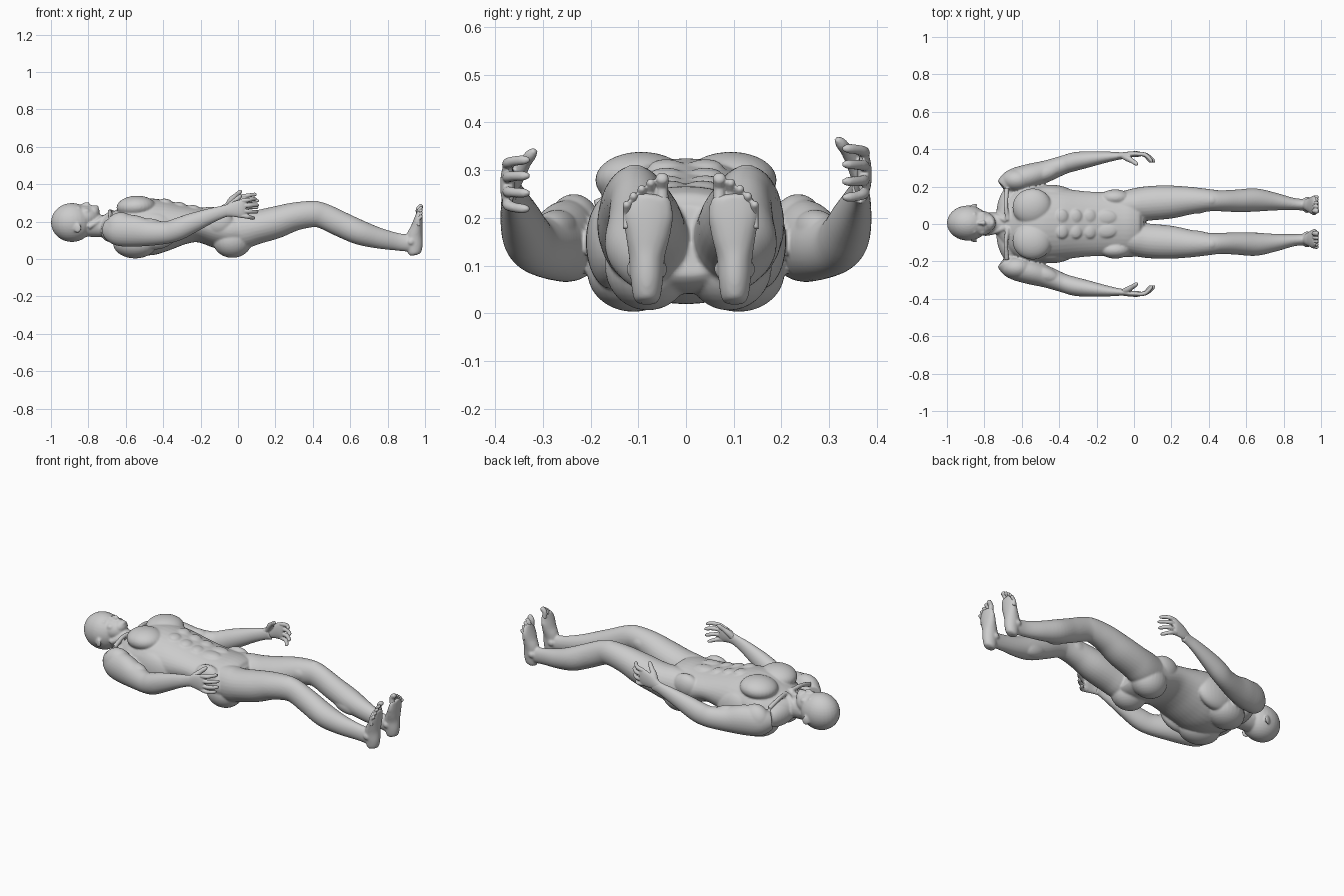
import bpy, bmesh, math
from mathutils import Vector, Matrix

skin = bpy.data.materials.new("grey_skin")
skin.diffuse_color = (0.6, 0.6, 0.6, 1)


def spline(rows, steps=5):
    """Catmull-Rom interpolation of section rows."""
    out = []
    for i in range(len(rows) - 1):
        p = [rows[max(0, i - 1)], rows[i], rows[i + 1], rows[min(len(rows) - 1, i + 2)]]
        for s in range(steps):
            t = s / steps
            out.append([0.5 * (2 * b + (c - a) * t + (2 * a - 5 * b + 4 * c - d) * t * t
                               + (3 * b - a - 3 * c + d) * t ** 3) for a, b, c, d in zip(*p)])
    return out + [list(rows[-1])]


def loft(bm, rows, ref=(0, 0, 1), side=1, dy=0.0, n=28):
    """Closed tube through rows of (x, y, z, half width, half depth along ref)."""
    rows = spline(rows)
    pts = [Vector((r[0], side * r[1] + dy, r[2])) for r in rows]
    rings = []
    for i, r in enumerate(rows):
        t = (pts[min(i + 1, len(pts) - 1)] - pts[max(i - 1, 0)]).normalized()
        u = Vector(ref).cross(t).normalized()
        v = t.cross(u)
        rings.append([bm.verts.new(pts[i] + u * r[3] * math.cos(a) + v * r[4] * math.sin(a))
                      for a in (2 * math.pi * k / n for k in range(n))])
    for a, b in zip(rings, rings[1:]):
        for k in range(n):
            bm.faces.new((a[k], a[(k + 1) % n], b[(k + 1) % n], b[k]))
    bm.faces.new(rings[0])
    bm.faces.new(rings[-1])


def blob(bm, c, r, pitch=0.0, yaw=0.0):
    """Ellipsoid used as a muscle or bony form."""
    m = (Matrix.Translation(c) @ Matrix.Rotation(yaw, 4, 'Z') @ Matrix.Rotation(pitch, 4, 'Y')
         @ Matrix.Diagonal((*r, 1)))
    bmesh.ops.create_uvsphere(bm, u_segments=28, v_segments=18, radius=1, matrix=m)


def finish(name, bm, voxel, smooth):
    """Fuse the overlapping forms into one smooth skin."""
    bmesh.ops.recalc_face_normals(bm, faces=bm.faces)
    me = bpy.data.meshes.new(name)
    bm.to_mesh(me)
    bm.free()
    me.materials.append(skin)
    ob = bpy.data.objects.new(name, me)
    bpy.context.collection.objects.link(ob)
    rm = ob.modifiers.new("fuse", 'REMESH')
    rm.mode, rm.voxel_size, rm.use_smooth_shade = 'VOXEL', voxel, True
    sm = ob.modifiers.new("soften", 'SMOOTH')
    sm.factor, sm.iterations = 0.5, smooth


# Torso: x, underside z, top z, half width
body = bmesh.new()
torso = [(-.73, .13, .22, .06), (-.69, .10, .245, .13), (-.62, .05, .285, .185),
         (-.55, .025, .315, .20), (-.47, .02, .325, .198), (-.38, .045, .315, .19),
         (-.28, .08, .29, .177), (-.20, .088, .275, .172), (-.10, .055, .268, .175),
         (-.03, .04, .265, .178), (.03, .05, .25, .165), (.06, .08, .225, .13)]
loft(body, [(x, 0, (a + b) / 2, w, (b - a) / 2) for x, a, b, w in torso], n=40)

# Neck, skull and face
loft(body, [(-.86, .005, .185, .06, .065), (-.78, .005, .18, .058, .062),
            (-.72, .003, .175, .062, .06), (-.66, 0, .17, .10, .07)])
blob(body, (-.888, .005, .195), (.112, .094, .104))
blob(body, (-.825, .005, .225), (.085, .068, .062))
blob(body, (-.772, .005, .25), (.033, .042, .035))     # jaw
blob(body, (-.76, .005, .272), (.016, .022, .016))     # chin
blob(body, (-.818, .005, .29), (.026, .010, .013), pitch=-.35)  # nose bridge
blob(body, (-.803, .005, .292), (.010, .015, .012))    # nose tip
for dx in (-.785, -.776):
    blob(body, (dx, .005, .281), (.005, .020, .007))   # lips

for s in (1, -1):
    # Brow, eye, cheek and ear
    blob(body, (-.852, s * .033 + .005, .272), (.010, .026, .012))
    blob(body, (-.836, s * .033 + .005, .264), (.010, .014, .012))
    blob(body, (-.812, s * .042 + .005, .252), (.022, .022, .02))
    blob(body, (-.858, s * .093 + .005, .165), (.022, .008, .026), yaw=s * .3)
    # Neck cords, collarbone and sloping shoulder muscle
    loft(body, [(-.80, .052, .17, .014, .014), (-.74, .04, .205, .014, .014),
                (-.68, .018, .245, .012, .012)], side=s)
    loft(body, [(-.675, .02, .25, .012, .012), (-.685, .10, .252, .012, .012),
                (-.68, .19, .225, .014, .014)], side=s)
    blob(body, (-.68, s * .10, .15), (.05, .11, .06), yaw=s * -.25)
    # Chest, shoulder blade and side muscle
    blob(body, (-.545, s * .092, .278), (.105, .098, .06), pitch=-.06, yaw=s * .25)
    blob(body, (-.55, s * .11, .085), (.12, .095, .082), yaw=s * .25)
    blob(body, (-.45, s * .155, .15), (.13, .055, .10))
    blob(body, (-.10, s * .14, .19), (.08, .045, .065))
    # Stomach muscles
    for x, z in ((-.385, .306), (-.31, .288), (-.235, .272)):
        blob(body, (x, s * .041, z), (.034, .037, .016), pitch=.18)
    blob(body, (-.15, s * .035, .26), (.06, .04, .018))
    # Buttock
    blob(body, (-.03, s * .085 + .005, .098), (.105, .09, .092))

    # Arm
    loft(body, [(-.70, .195, .16, .045, .05), (-.65, .23, .155, .062, .082),
                (-.56, .255, .15, .066, .085), (-.47, .282, .14, .058, .070),
                (-.38, .315, .142, .050, .060), (-.32, .333, .16, .050, .060),
                (-.25, .345, .19, .044, .054), (-.15, .358, .23, .030, .041),
                (-.08, .364, .253, .020, .033), (-.04, .366, .263, .018, .034)], side=s)
    blob(body, (-.625, s * .235, .165), (.085, .062, .085))
    blob(body, (-.48, s * .27, .175), (.085, .042, .042), yaw=s * .3)

    # Leg
    loft(body, [(-.08, .085, .155, .075, .09), (.02, .094, .155, .09, .10),
                (.10, .102, .17, .092, .09), (.20, .108, .195, .088, .086),
                (.30, .115, .226, .074, .076), (.40, .117, .24, .060, .070),
                (.46, .114, .228, .056, .068), (.55, .114, .186, .060, .068),
                (.65, .118, .142, .062, .066), (.75, .110, .112, .048, .056),
                (.85, .097, .092, .033, .047), (.91, .093, .085, .031, .046),
                (.95, .092, .08, .032, .045)], side=s, dy=.01)
    blob(body, (.415, s * .117 + .01, .286), (.035, .03, .026), pitch=.1)    # kneecap
    blob(body, (.335, s * .085 + .01, .235), (.07, .04, .045), pitch=-.2)    # inner thigh
    blob(body, (.64, s * .09 + .01, .125), (.085, .035, .045), pitch=.3)     # calf
    for y in (.062, .122):
        blob(body, (.925, s * y + .01, .092), (.018, .013, .018))            # ankle bones

    # Foot, standing up from the heel
    loft(body, [(.943, .092, .020, .018, .018), (.942, .092, .032, .028, .034),
                (.945, .092, .07, .034, .042), (.944, .092, .12, .038, .043),
                (.955, .090, .165, .047, .033), (.963, .089, .205, .053, .025),
                (.968, .085, .235, .046, .018), (.970, .083, .25, .036, .014)],
         ref=(1, 0, 0), side=s, dy=.01)
finish("body", body, .0055, 5)

# Toes
for s, label in ((1, "left"), (-1, "right")):
    bm = bmesh.new()
    for y, z, r in ((.060, .288, .014), (.084, .278, .0095), (.103, .265, .009),
                    (.120, .25, .009), (.134, .232, .009)):
        loft(bm, [(.966, y, z - .055, r, r), (.964, y, z - .025, r * .9, r),
                  (.974, y, z - .01, r, r), (.982, y, z - .003, r * .9, r * .9),
                  (.986, y, z, r * .4, r * .4)],
             ref=(1, 0, 0), side=s, dy=.01, n=14)
    finish(label + "_toes", bm, .003, 2)

# Hands with curled fingers; the left one sits a little higher
for s, label, dz in ((1, "left", .018), (-1, "right", -.006)):
    bm = bmesh.new()
    loft(bm, [(-.10, .362, .247, .017, .029), (-.06, .366, .259 + dz * .4, .017, .031),
              (-.02, .372, .27 + dz * .7, .016, .042), (.02, .374, .275 + dz, .015, .050),
              (.04, .372, .275 + dz, .010, .048)], side=s)
    for z, length, drop in ((.317, .062, .010), (.290, .074, .004),
                            (.262, .070, -.004), (.237, .052, -.012)):
        r, z = .0115, z + dz
        loft(bm, [(.02, .374, z, r, r), (.035 + length * .3, .372, z + drop * .4, r, r),
                  (.035 + length * .65, .358, z + drop * .8, r * .9, r * .9),
                  (.035 + length * .9, .340, z + drop, r * .85, r * .85),
                  (.035 + length, .328, z + drop, r * .4, r * .4)], side=s, n=14)
    # Thumb
    loft(bm, [(-.06, .365, .268 + dz * .5, .016, .016), (-.035, .352, .298 + dz, .017, .017),
              (-.01, .337, .322 + dz, .013, .013), (.008, .325, .338 + dz, .012, .012),
              (.018, .316, .348 + dz, .006, .006)], side=s, n=16)
    finish(label + "_hand", bm, .0035, 2)
